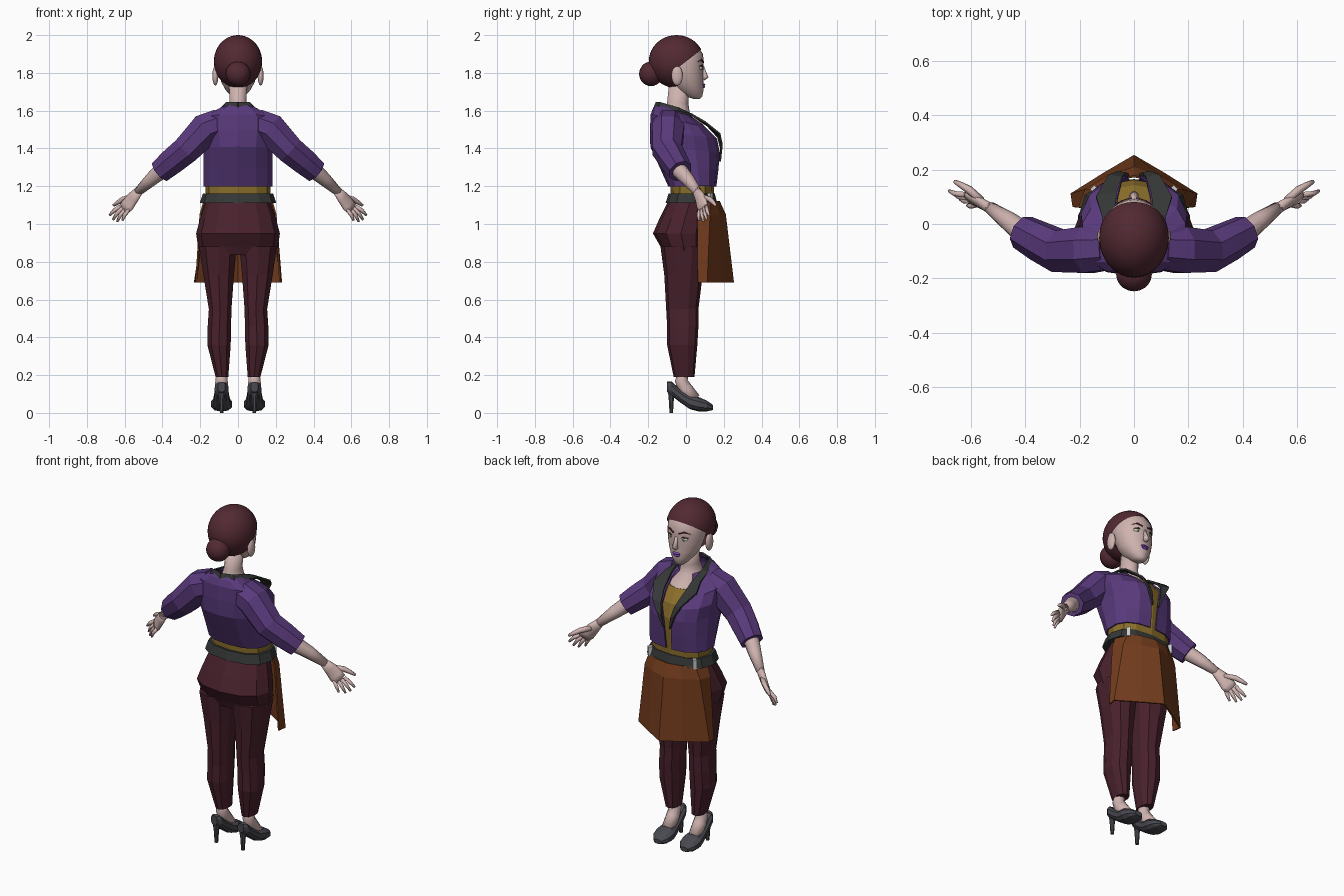
import bpy, bmesh
from math import sin, cos, pi, copysign
from mathutils import Vector, Matrix

COL = dict(purple=(.10, .042, .20), maroon=(.065, .015, .025), hair=(.085, .022, .032),
           yellow=(.26, .16, .025), rust=(.17, .045, .012), skin=(.62, .45, .43),
           dark=(.035, .037, .037), shoe=(.065, .065, .08), steel=(.55, .55, .55),
           white=(.8, .8, .8), green=(.12, .3, .05), lips=(.2, .06, .5))
MAT = {}
for k, c in COL.items():
    MAT[k] = bpy.data.materials.new(k)
    MAT[k].diffuse_color = (*c, 1)


def finish(name, bm, mat, smooth=False, solid=0):
    bmesh.ops.recalc_face_normals(bm, faces=bm.faces[:])
    me = bpy.data.meshes.new(name)
    bm.to_mesh(me)
    bm.free()
    me.materials.append(MAT[mat])
    for p in me.polygons:
        p.use_smooth = smooth
    ob = bpy.data.objects.new(name, me)
    bpy.context.collection.objects.link(ob)
    if solid:
        m = ob.modifiers.new("thickness", 'SOLIDIFY')
        m.thickness, m.offset = solid, 0
    return ob


def loft(name, rings, mat, closed=True, smooth=False, solid=0):
    bm = bmesh.new()
    vs = [[bm.verts.new(p) for p in r] for r in rings]
    n = len(vs[0])
    for a, b in zip(vs, vs[1:]):
        for i in range(n if closed else n - 1):
            j = (i + 1) % n
            bm.faces.new((a[i], a[j], b[j], b[i]))
    if closed:
        bm.faces.new(vs[0])
        bm.faces.new(vs[-1])
    return finish(name, bm, mat, smooth, solid)


def spow(v, p):
    return copysign(abs(v) ** p, v)


def ring(z, w, yb, yf, n=12, xc=0, p=.85):
    yc, ry = (yb + yf) / 2, (yf - yb) / 2
    ts = [2 * pi * i / n for i in range(n)]
    return [(xc + w * spow(sin(t), p), yc + ry * spow(cos(t), p), z) for t in ts]


def tube(name, nodes, mat, n=8, ref=(0, 1, 0), smooth=False):
    """nodes: x, y, z, half width along ref[, half thickness]"""
    pts = [Vector(q[:3]) for q in nodes]
    rings = []
    for i, q in enumerate(nodes):
        t = (pts[min(i + 1, len(pts) - 1)] - pts[max(i - 1, 0)]).normalized()
        u = Vector(ref)
        u = (u - t * u.dot(t)).normalized()
        v = t.cross(u)
        rings.append([pts[i] + u * q[3] * cos(a) + v * q[-1] * sin(a)
                      for a in (2 * pi * (k + .5) / n for k in range(n))])
    return loft(name, rings, mat, smooth=smooth)


def ball(name, loc, scale, mat, seg=16):
    bm = bmesh.new()
    bmesh.ops.create_uvsphere(bm, u_segments=seg, v_segments=seg * 2 // 3, radius=1,
                              matrix=Matrix.LocRotScale(Vector(loc), None, Vector(scale)))
    return finish(name, bm, mat, True)


def flip(nodes, s):
    return [(s * q[0], *q[1:]) for q in nodes]


# Head, neck and hair
head = [(1.662, .018, .04, .073), (1.675, .036, .0, .086), (1.71, .066, -.05, .093),
        (1.75, .088, -.08, .092), (1.80, .102, -.10, .092), (1.85, .108, -.13, .094),
        (1.90, .106, -.14, .09), (1.95, .085, -.12, .055), (1.98, .045, -.09, .0)]
loft("head", [ring(*r, n=24, p=1) for r in head], "skin", smooth=True)
neck = [(1.74, .048, -.09, .02), (1.64, .046, -.10, .012), (1.59, .06, -.12, .02),
        (1.54, .10, -.14, .08), (1.48, .12, -.14, .12)]
loft("neck", [ring(*r, n=14, p=1) for r in neck], "skin", smooth=True)

bm = bmesh.new()
bmesh.ops.create_uvsphere(bm, u_segments=32, v_segments=22, radius=1, matrix=Matrix.LocRotScale(
    Vector((0, -.05, 1.86)), None, Vector((.128, .147, .14))))
slope = Vector((0, -.10, .13)).normalized()
base = Vector((0, -.04, 1.83))
for co, no in ((base, slope), (Vector((0, -.045, 1.8)), Vector((0, 1, 0)))):
    bmesh.ops.bisect_plane(bm, geom=bm.verts[:] + bm.edges[:] + bm.faces[:], plane_co=co, plane_no=no)
face_gap = [f for f in bm.faces if (f.calc_center_median() - base).dot(slope) < 0
            and f.calc_center_median().y > -.045]
bmesh.ops.delete(bm, geom=face_gap, context='FACES')
finish("hair_cap", bm, "hair", True)
ball("hair_bun", (0, -.185, 1.795), (.066, .063, .065), "hair", 20)

# Face details
tube("nose", [(0, .088, 1.835, .008), (0, .098, 1.80, .011), (0, .104, 1.78, .017), (0, .092, 1.768, .012)],
     "skin", ref=(1, 0, 0), smooth=True)
ball("upper_lip", (0, .09, 1.737), (.025, .012, .007), "lips", 12)
ball("lower_lip", (0, .089, 1.726), (.021, .012, .008), "lips", 12)
for s in (1, -1):
    ball("ear", (s * .12, -.047, 1.785), (.016, .03, .052), "skin")
    ball("eye", (s * .042, .07, 1.826), (.021, .016, .012), "white")
    ball("iris", (s * .042, .081, 1.826), (.009, .006, .01), "green", 10)
    tube("upper_lash", flip([(.02, .087, 1.83, .002), (.042, .086, 1.84, .004), (.066, .071, 1.834, .002)], s),
         "hair", 5)
    tube("eyebrow", flip([(.017, .092, 1.856, .005), (.045, .082, 1.868, .006), (.074, .061, 1.858, .002)], s),
         "hair", 5)

# Shirt
shirt = [(1.15, .17, -.08, .148), (1.21, .173, -.083, .15), (1.30, .168, -.11, .158),
         (1.38, .168, -.16, .163), (1.46, .16, -.165, .143), (1.53, .11, -.15, .088)]
loft("shirt", [ring(*r, p=.8) for r in shirt], "yellow")

# Jacket, open down the front: z back, z front, half width, y back, y front, gap
jacket = [(1.20, 1.20, .182, -.09, .157, .018), (1.30, 1.29, .182, -.135, .168, .02),
          (1.41, 1.38, .183, -.185, .175, .025), (1.50, 1.45, .195, -.187, .16, .045),
          (1.58, 1.51, .19, -.183, .10, .06), (1.615, 1.56, .125, -.17, .035, .065),
          (1.635, 1.59, .08, -.15, .005, .06)]
rings = []
for zb, zf, w, yb, yf, gap in jacket:
    r = []
    for x, y, z in ring(0, w, yb, yf, 14, p=.8)[1:]:
        k = (y - yb) / (yf - yb)
        r.append((x, y, zb + (zf - zb) * k))
    rings.append([(gap, yf, zf)] + r + [(-gap, yf, zf)])
loft("jacket_body", rings, "purple", closed=False, solid=.008)

# Collar and lapels as inner and outer edges
inner = [(0, -.155, 1.645), (.06, -.135, 1.643), (.077, -.04, 1.613), (.073, .03, 1.58),
         (.063, .115, 1.52), (.045, .17, 1.46), (.03, .185, 1.40), (.018, .18, 1.33)]
outer = [(0, -.168, 1.615), (.08, -.145, 1.61), (.105, -.05, 1.595), (.118, .03, 1.578),
         (.14, .10, 1.54), (.095, .178, 1.478), (.062, .19, 1.42), (.024, .18, 1.33)]

# Arms and hands
grip = (.075, .06, .03)
palm_end = Vector((.60, .09, 1.085))
for s in (1, -1):
    loft("lapel", [flip(inner, s), flip(outer, s)], "dark", closed=False, solid=.01)
    tube("sleeve", flip([(.10, -.09, 1.53, .085), (.17, -.095, 1.503, .092), (.275, -.10, 1.392, .083, .08),
                         (.345, -.065, 1.335, .075), (.41, -.03, 1.28, .066)], s), "purple")
    tube("forearm", flip([(.36, -.055, 1.325, .045), (.41, -.03, 1.278, .043), (.46, .01, 1.235, .036),
                          (.53, .06, 1.17, .023)], s), "skin", 10, smooth=True)
    g = (s * grip[0], grip[1], grip[2])
    tube("palm", flip([(.52, .053, 1.18, .023, .021), (.555, .073, 1.14, .036, .019),
                       (.585, .085, 1.10, .042, .015), (.605, .092, 1.08, .038, .012)], s),
         "skin", 10, g, True)
    side = Vector(grip).normalized()
    tips = [(.612, .068, 1.018), (.64, .092, 1.012), (.662, .11, 1.022), (.68, .122, 1.045)]
    for i, tip in enumerate(tips):
        root = palm_end + side * (i - 1.5) * .02
        mid = root.lerp(Vector(tip), .55) + Vector((.004, -.004, .003))
        tube("finger", flip([(*root, .011), (*mid, .0105), (*tip, .006)], s), "skin", 6, g, True)
    tube("thumb", flip([(.56, .085, 1.145, .015), (.605, .125, 1.132, .015), (.635, .143, 1.115, .012),
                        (.66, .157, 1.098, .007)], s), "skin", 6, g, True)

# Trousers
hips = [(.835, .195, -.115, .10), (.88, .212, -.135, .11), (.95, .222, -.175, .12),
        (1.03, .20, -.14, .13), (1.13, .165, -.09, .14)]
loft("trouser_hips", [ring(*r, p=.9) for r in hips], "maroon")
# z, x inner, x outer, y back, y front
leg = [(.19, .05, .12, -.065, .045), (.36, .036, .165, -.10, .06), (.46, .034, .163, -.10, .066),
       (.55, .032, .157, -.105, .066), (.73, .018, .187, -.115, .088), (.88, .003, .21, -.135, .11)]
for s in (1, -1):
    loft("trouser_leg", [ring(z, (b - a) / 2, yb, yf, 10, s * (a + b) / 2) for z, a, b, yb, yf in leg], "maroon")

# Belt with clips
loft("belt", [ring(1.11, .203, -.108, .165, p=.8), ring(1.162, .186, -.092, .152, p=.8)], "dark")
for s in (1, -1):
    bm = bmesh.new()
    bmesh.ops.create_cube(bm, size=1, matrix=Matrix.LocRotScale(
        Vector((s * .146, .128, 1.136)), Matrix.Rotation(-s * .75, 3, 'Z'), Vector((.022, .022, .054))))
    finish("belt_clip", bm, "steel")

# Apron
apron = [(1.12, [(.18, .06), (.15, .125), (.08, .16), (0, .175)]),
         (1.05, [(.20, .06), (.178, .125), (.095, .175), (0, .207)]),
         (.69, [(.222, .062), (.23, .11), (.11, .185), (0, .25)])]
loft("apron", [[(x, y, z) for x, y in h] + [(-x, y, z) for x, y in h[-2::-1]] for z, h in apron],
     "rust", closed=False, solid=.008)

# Feet and heeled shoes: y, half width, z bottom, z top
shoe = [(-.10, .02, .11, .165), (-.075, .037, .09, .165), (-.03, .04, .055, .125), (.02, .047, .02, .095),
        (.065, .058, .008, .085), (.11, .052, .008, .065), (.143, .024, .015, .042)]
for s in (1, -1):
    cx = s * .087
    tube("foot", [(cx, -.012, .23, .028), (cx, -.025, .17, .034), (cx, -.002, .125, .038), (cx, .045, .07, .035)],
         "skin", 10, (1, 0, 0), True)
    loft("shoe", [[(cx + w * spow(sin(t), .8), y, (a + b) / 2 + (b - a) / 2 * spow(cos(t), .8))
                   for t in (2 * pi * i / 10 for i in range(10))] for y, w, a, b in shoe], "shoe")
    tube("shoe_heel", [(cx, -.072, .13, .028), (cx, -.078, .075, .015), (cx, -.078, 0, .01)], "shoe", 8, (1, 0, 0))
